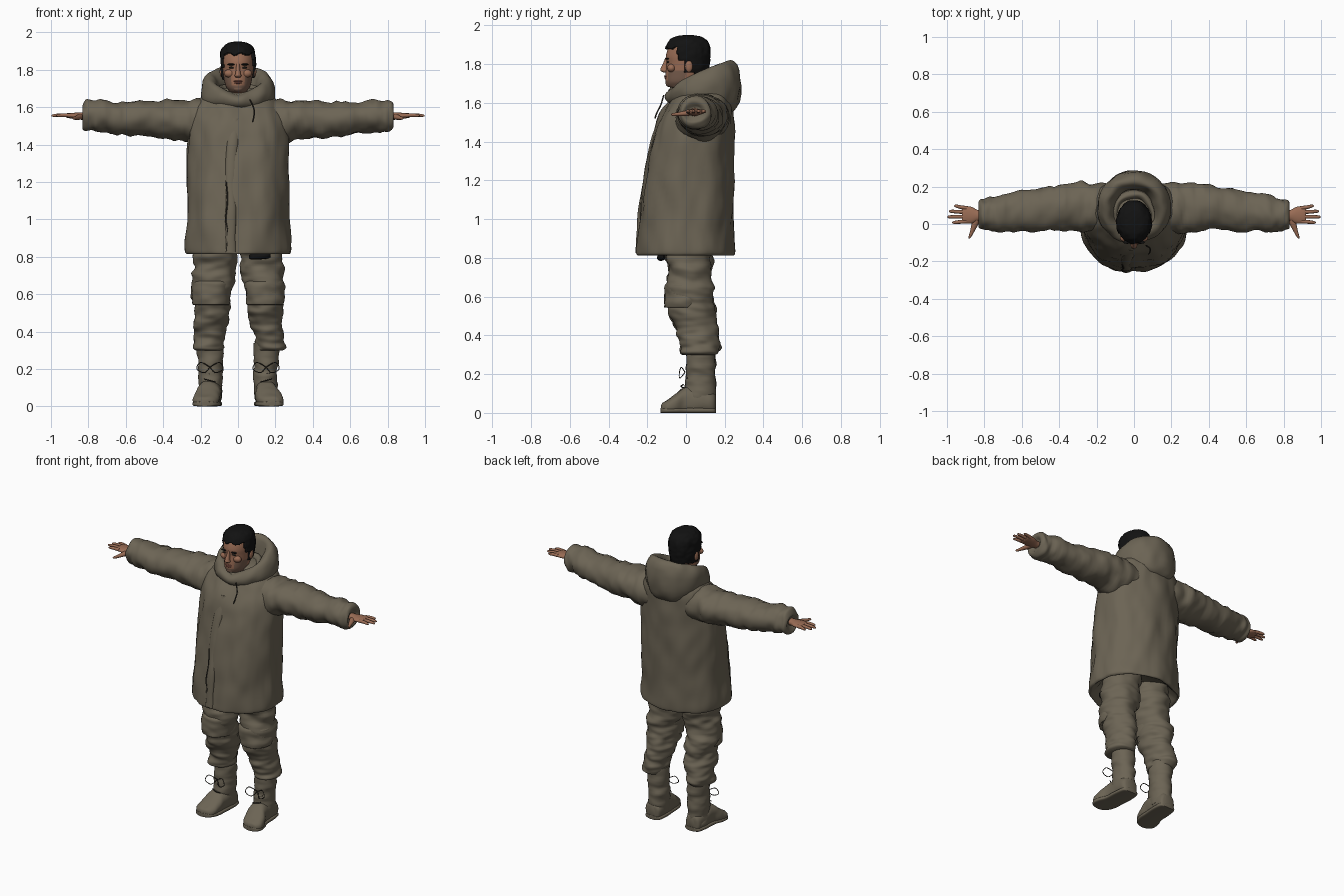
import bpy
import bmesh
import math
from mathutils import Vector, noise

cube = bpy.data.objects.get("Cube")
if cube:
    bpy.data.objects.remove(cube)


def material(name, r, g, b):
    m = bpy.data.materials.new(name)
    m.diffuse_color = (r, g, b, 1)
    m.use_nodes = True
    shader = m.node_tree.nodes["Principled BSDF"]
    shader.inputs["Base Color"].default_value = (r, g, b, 1)
    shader.inputs["Roughness"].default_value = 0.9
    return m


OLIVE = material("olive cloth", 0.15, 0.128, 0.09)
DARK = material("dark seam", 0.03, 0.026, 0.02)
SKIN = material("skin", 0.32, 0.15, 0.09)
STUBBLE = material("stubble skin", 0.19, 0.11, 0.075)
BLACK = material("black hair", 0.006, 0.006, 0.006)
LIPS = material("lips", 0.25, 0.09, 0.065)
AXES = {"x": ((0, 1, 0), (0, 0, 1)), "y": ((1, 0, 0), (0, 0, 1)), "z": ((1, 0, 0), (0, 1, 0))}


def finish(bm, name, mats, smooth=60):
    bmesh.ops.recalc_face_normals(bm, faces=bm.faces)
    mesh = bpy.data.meshes.new(name)
    bm.to_mesh(mesh)
    bm.free()
    ob = bpy.data.objects.new(name, mesh)
    bpy.context.collection.objects.link(ob)
    for m in mats:
        mesh.materials.append(m)
    bpy.ops.object.select_all(action="DESELECT")
    ob.select_set(True)
    bpy.context.view_layer.objects.active = ob
    bpy.ops.object.shade_smooth_by_angle(angle=math.radians(smooth))
    return ob


def spline(keys, steps):
    """Smooth rows of values running through the key rows."""
    rows = []
    for i in range(len(keys) - 1):
        a, b, c, d = (keys[max(0, min(len(keys) - 1, i + k))] for k in (-1, 0, 1, 2))
        for s in range(steps):
            t = s / steps
            rows.append([q + 0.5 * t * (r - p + t * (2 * p - 5 * q + 4 * r - w + t * (3 * (q - r) + w - p)))
                         for p, q, r, w in zip(a, b, c, d)])
    return rows + [list(keys[-1])]


def skin_rings(bm, rings, closed=False):
    n = len(rings[0])
    for j in range(len(rings) - (0 if closed else 1)):
        a, b = rings[j], rings[(j + 1) % len(rings)]
        for i in range(n):
            bm.faces.new((a[i], a[(i + 1) % n], b[(i + 1) % n], b[i]))
    if not closed:
        bm.faces.new(rings[0])
        bm.faces.new(rings[-1])


def loft(name, keys, mats=(OLIVE,), axis="z", side=1, n=32, steps=6, power=2.0,
         folds=0.0, freq=(8, 8, 8), floor=None, rule=None, keep=None):
    """Rows are x, y, z and two radii; folds push the surface in and out."""
    u, v = (Vector(d) for d in AXES[axis])
    bm = bmesh.new()
    rings = []
    for x, y, z, ru, rv in spline(keys, steps):
        ring = []
        for i in range(n):
            a = math.tau * i / n
            c, s = math.cos(a), math.sin(a)
            d = u * math.copysign(abs(c) ** (2 / power), c) * ru + v * math.copysign(abs(s) ** (2 / power), s) * rv
            p = Vector((x, y, z)) + d
            if folds:
                q = Vector(p[k] * freq[k] for k in range(3)) + Vector((side * 3.1, 1.7, 0.4))
                p += d.normalized() * folds * (noise.noise(q) + 0.5 * noise.noise(q * 2.3))
            if floor is not None:
                p.z = max(p.z, floor)
            p.x *= side
            ring.append(bm.verts.new(p))
        rings.append(ring)
    skin_rings(bm, rings)
    if rule:
        for f in bm.faces:
            f.material_index = rule(f.calc_center_median())
    if keep:
        gone = [f for f in bm.faces if not keep(f.calc_center_median())]
        bmesh.ops.delete(bm, geom=gone, context="FACES")
    return finish(bm, name, mats)


def ellipsoid(name, place, size, mat):
    bm = bmesh.new()
    bmesh.ops.create_uvsphere(bm, u_segments=16, v_segments=10, radius=1)
    for v in bm.verts:
        v.co = Vector(a * b + c for a, b, c in zip(v.co, size, place))
    return finish(bm, name, [mat])


def cord(name, points, radius, mat):
    c = bpy.data.curves.new(name, "CURVE")
    c.dimensions = "3D"
    c.bevel_depth = radius
    c.bevel_resolution = 1
    s = c.splines.new("POLY")
    path = spline(points, 5)
    s.points.add(len(path) - 1)
    for p, co in zip(s.points, path):
        p.co = (*co, 1)
    c.materials.append(mat)
    ob = bpy.data.objects.new(name, c)
    bpy.context.collection.objects.link(ob)


def collar(name, rx, ry, cy, thick, top, rise, bottom, drop, folds):
    """A closed padded roll that climbs from the throat to the nape."""
    bm = bmesh.new()
    rings = []
    for j in range(64):
        a = math.tau * j / 64
        out = Vector((math.sin(a), -math.cos(a), 0))
        t = (1 - math.cos(a)) / 2
        hi, lo = top + rise * t ** 0.6, bottom - drop * t * t
        w = thick * (1 + 0.25 * t)
        base = Vector((rx * out.x, cy + ry * out.y, (hi + lo) / 2))
        ring = []
        for i in range(20):
            b = math.tau * i / 20
            p = base + out * w * math.cos(b) + Vector((0, 0, (hi - lo) / 2 * math.sin(b)))
            p += out * folds * noise.noise(p * 14)
            ring.append(bm.verts.new(p))
        rings.append(ring)
    skin_rings(bm, rings, closed=True)
    return finish(bm, name, [OLIVE])


# Coat body, with its hem turned under
loft("coat_body", [(0, 0, .88, .2, .18), (0, -.005, .825, .25, .23), (0, -.007, .815, .272, .25),
                   (0, -.006, .85, .282, .256), (0, 0, 1, .27, .248), (0, .015, 1.2, .266, .235),
                   (0, .032, 1.4, .272, .21), (0, .05, 1.52, .265, .192), (0, .075, 1.6, .235, .165),
                   (0, .09, 1.66, .18, .135), (0, .09, 1.7, .1, .09)],
     n=72, power=2.15, folds=.016, freq=(9, 9, 3.5))
loft("coat_placket", [(-.04, -.245, .825, .028, .014), (-.04, -.238, 1, .028, .014), (-.04, -.208, 1.2, .028, .014),
                      (-.03, -.168, 1.4, .028, .014), (-.02, -.125, 1.54, .026, .014)], n=16, folds=.006)
cord("placket_seam", [(-.062, -.253, .825), (-.054, -.25, .93), (-.066, -.246, 1), (-.056, -.234, 1.1),
                      (-.064, -.217, 1.2)], .004, DARK)
loft("hem_shadow", [(.06, -.125, .8, .004, .01), (.08, -.13, .8, .02, .016), (.15, -.125, .805, .02, .016),
                    (.175, -.12, .807, .004, .01)], [BLACK], axis="x", n=12)

# Hood lying on the shoulders and the collar within it
collar("hood", .152, .148, .085, .041, 1.665, .157, 1.595, .045, .012)
collar("inner_collar", .105, .108, .05, .022, 1.675, .05, 1.6, 0, .008)
cord("drawstring", [(.065, -.115, 1.64), (.085, -.13, 1.59), (.085, -.15, 1.55), (.078, -.16, 1.52)], .004, DARK)

# Head, with stubble on the jaw
HEAD = [(0, .03, 1.6, .058, .06), (0, .02, 1.665, .055, .065), (0, -.015, 1.685, .048, .078),
        (0, -.01, 1.71, .065, .096), (0, 0, 1.75, .075, .106), (0, .006, 1.8, .082, .107),
        (0, .006, 1.84, .085, .11), (0, .01, 1.88, .083, .103), (0, .01, 1.91, .071, .088),
        (0, .01, 1.932, .045, .058), (0, .01, 1.94, .008, .01)]


def beard(p):
    return int(p.y < 0 and p.z > 1.68 and (p.z < 1.715 or p.z < 1.765 and abs(p.x) > .035))


def hairline(p):
    limit = 1.885 if p.y < -.045 else 1.815 if p.y < -.01 else 1.75
    return p.z > limit + .006 * math.sin(p.x * 90)


loft("head", HEAD, [SKIN, STUBBLE], n=48, rule=beard)
hair = loft("hair", [(x, y, z + (.01 if z > 1.85 else 0), a + .009, b + .011) for x, y, z, a, b in HEAD],
            [BLACK], n=64, steps=8, folds=.006, freq=(30, 30, 20), keep=hairline)
shell = hair.modifiers.new("thickness", "SOLIDIFY")
shell.thickness = .014
loft("nose", [(0, -.094, 1.835, .009, .012), (0, -.102, 1.81, .01, .014), (0, -.112, 1.78, .014, .018),
              (0, -.112, 1.767, .018, .02), (0, -.105, 1.757, .012, .012)], [SKIN], n=16, steps=4)
ellipsoid("upper_lip", (0, -.102, 1.738), (.024, .012, .005), LIPS)
ellipsoid("lower_lip", (0, -.1, 1.729), (.021, .012, .006), LIPS)
ellipsoid("chin", (0, -.085, 1.7), (.028, .02, .018), STUBBLE)

for side, word in ((1, "left"), (-1, "right")):
    # Face details
    ellipsoid(word + "_ear", (side * .087, .015, 1.79), (.011, .02, .031), SKIN)
    ellipsoid(word + "_brow", (side * .036, -.097, 1.828), (.022, .009, .005), BLACK)
    ellipsoid(word + "_eye", (side * .035, -.094, 1.811), (.014, .007, .005), DARK)
    ellipsoid(word + "_cheek", (side * .045, -.075, 1.78), (.03, .022, .022), SKIN)

    # Sleeve with a gathered cuff
    loft(word + "_sleeve", [(.1, .08, 1.53, .13, .1), (.22, .085, 1.525, .135, .118), (.32, .088, 1.53, .13, .105),
                            (.45, .083, 1.535, .118, .097), (.6, .07, 1.54, .108, .088), (.72, .055, 1.55, .095, .087),
                            (.79, .046, 1.555, .085, .085), (.82, .045, 1.555, .078, .076), (.832, .045, 1.553, .06, .055),
                            (.815, .045, 1.553, .035, .03)], axis="x", side=side, n=40, folds=.017, freq=(16, 7, 7))

    # Hand
    loft(word + "_palm", [(.79, .045, 1.552, .026, .022), (.835, .045, 1.552, .03, .02), (.87, .047, 1.553, .045, .017),
                          (.91, .05, 1.555, .046, .013), (.92, .05, 1.555, .04, .008)], [SKIN], axis="x", side=side, n=20)
    for finger, base, tip, reach in (("index", .014, .008, .972), ("middle", .039, .038, .998),
                                     ("ring", .063, .068, .99), ("little", .085, .096, .962)):
        mid = (base + tip) / 2
        loft(f"{word}_{finger}_finger", [(.895, base, 1.555, .011, .011), ((.895 + reach) / 2, mid, 1.557, .01, .01),
                                         (reach - .01, tip, 1.555, .008, .007), (reach, tip, 1.554, .002, .002)],
             [SKIN], axis="x", side=side, n=10, steps=4)
    loft(word + "_thumb", [(.84, .03, 1.55, .018, .014), (.85, 0, 1.546, .018, .014), (.865, -.04, 1.542, .012, .01),
                           (.878, -.07, 1.54, .007, .007), (.881, -.077, 1.54, .002, .002)], [SKIN], axis="y", side=side, n=12)

    # Trouser leg, knee panel and gathered ankle
    loft(word + "_trouser_leg", [(.115, .025, .92, .11, .11), (.12, .02, .8, .115, .115), (.13, .02, .7, .115, .117),
                                 (.143, .022, .6, .1, .12), (.14, .035, .52, .092, .125), (.145, .055, .44, .088, .11),
                                 (.16, .07, .37, .082, .1), (.163, .07, .315, .08, .096), (.16, .07, .3, .07, .08)],
         side=side, n=44, steps=9, folds=.022, freq=(6, 6, 15))
    loft(word + "_knee_panel", [(.142, -.01, .555, .075, .08), (.143, -.012, .545, .094, .1), (.142, -.008, .6, .1, .105),
                                (.135, -.005, .66, .105, .103), (.133, 0, .675, .085, .08)],
         side=side, n=40, folds=.012, freq=(8, 8, 14))

    # Boot shaft, foot and sole
    loft(word + "_boot_shaft", [(.15, .077, .34, .068, .074), (.15, .078, .25, .069, .074), (.147, .077, .18, .064, .076),
                                (.148, .072, .11, .063, .082), (.15, .08, .04, .06, .074)],
         side=side, folds=.01, freq=(8, 8, 20))
    foot = [(.147, .154, .05, .025, .04), (.148, .14, .05, .052, .055), (.15, .08, .06, .062, .07),
            (.155, .0, .06, .062, .075), (.165, -.05, .045, .07, .055), (.174, -.095, .032, .066, .036),
            (.178, -.122, .025, .045, .025), (.179, -.13, .022, .015, .012)]
    loft(word + "_boot_foot", foot, axis="y", side=side, power=2.4, folds=.006, freq=(12, 12, 12), floor=.008)
    loft(word + "_boot_sole", [(x, y * 1.01, .013, a + .003, .013) for x, y, z, a, b in foot],
         axis="y", side=side, power=4, floor=0)

    # Laces tied at the front of the boot
    for k in range(4):
        z = .13 + k * .035
        y = -.004 + .004 * k - (.022 if k == 0 else 0)
        cord(f"{word}_lace_{k}", [(side * .12, y + .012, z), (side * .15, y, z + .008), (side * .18, y + .012, z + .016)],
             .003, DARK)
    for k, sway in (("inner", -1), ("outer", 1)):
        cord(f"{word}_lace_bow_{k}", [(side * .15, -.005, .21), (side * (.15 + sway * .05), -.025, .235),
                                      (side * (.15 + sway * .07), -.035, .2), (side * (.15 + sway * .03), -.03, .18),
                                      (side * .15, -.005, .21)], .0025, DARK)
